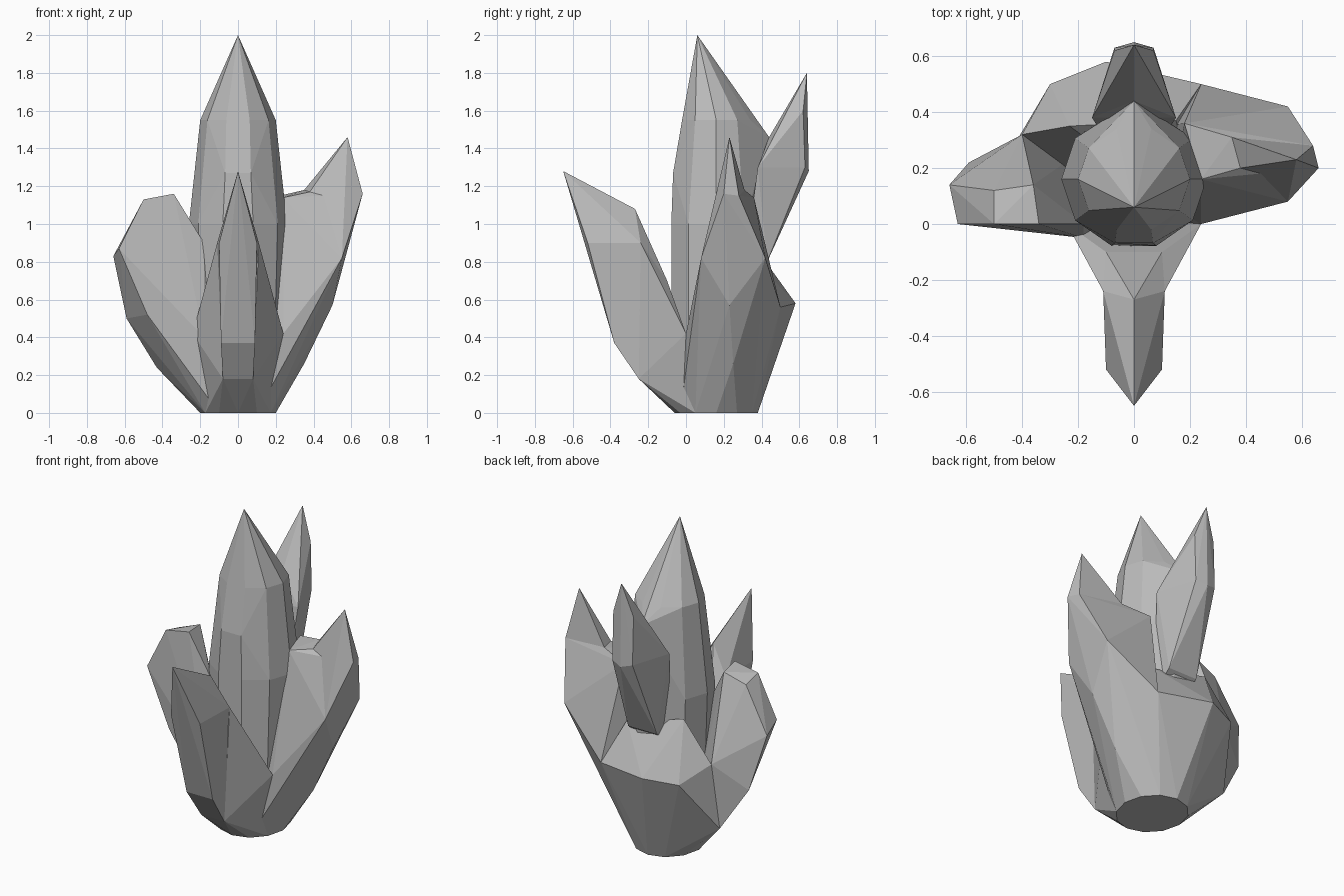
import bpy
import bmesh
from math import cos, sin, tau, radians

default_cube = bpy.data.objects.get("Cube")
if default_cube:
    bpy.data.objects.remove(default_cube, do_unlink=True)

# One plain stone colour for the whole cluster
stone = bpy.data.materials.new("grey_crystal")
stone.use_nodes = True
stone_colour = (0.5, 0.5, 0.5, 1)
stone.diffuse_color = stone_colour
for node in stone.node_tree.nodes:
    if node.type == 'BSDF_PRINCIPLED':
        node.inputs["Base Color"].default_value = stone_colour
        node.inputs["Roughness"].default_value = 0.8

# Distance of the column's axis behind the centre of the cluster
axis_y = 0.16


def mirrored(points):
    """Return the points together with their mirror images across x."""
    return list(points) + [(-x, y, z) for x, y, z in points if x > 0]


def oval(half_width, half_depth, height, sides=10):
    """Level ring of corners around the axis of the column."""
    angles = [tau * step / sides for step in range(sides)]
    return [(half_width * cos(angle), axis_y + half_depth * sin(angle), height)
            for angle in angles]


def shard(name, points):
    """Build a faceted crystal as the convex solid around its corner points."""
    mesh = bpy.data.meshes.new(name)
    bm = bmesh.new()
    for point in points:
        bm.verts.new(point)
    bmesh.ops.convex_hull(bm, input=bm.verts[:])
    loose = [vert for vert in bm.verts if not vert.link_faces]
    bmesh.ops.delete(bm, geom=loose, context='VERTS')
    bmesh.ops.dissolve_limit(bm, angle_limit=radians(3),
                             verts=bm.verts[:], edges=bm.edges[:])
    bmesh.ops.recalc_face_normals(bm, faces=bm.faces[:])
    bm.to_mesh(mesh)
    bm.free()
    mesh.materials.append(stone)
    obj = bpy.data.objects.new(name, mesh)
    bpy.context.collection.objects.link(obj)
    return obj


# Corners that neighbouring crystals share
foot = oval(0.2, 0.22, 0, sides=12)
left_foot = [corner for corner in foot if corner[0] > 0.1]
right_foot = [corner for corner in foot if corner[0] < -0.1]
front_foot = [corner for corner in foot if corner[1] < axis_y]
back_ridge = (0, 0.44, 1.46)
back_shoulder = (0.15, 0.38, 1.3)
heel_side = (0.18, -0.08, 0.4)
heel_corner = (0.24, 0, 0.42)
heel_chin = (0.08, -0.25, 0.18)
blade_neck = (0.11, -0.24, 0.9)
lip_left = (0.24, 0.5, 0.56)
lip_right = (-0.3, 0.5, 0.56)
left_belly = (0.35, 0.25, 0.26)
right_belly = (-0.43, 0.28, 0.24)
right_crevice = (-0.4, 0.32, 0.65)
left_front = (0.55, 0.08, 0.82)
left_edge_front = (0.66, 0.2, 1.16)
left_edge_back = (0.64, 0.28, 1.15)
left_saddle_front = (0.38, 0.2, 1.17)
left_saddle_back = (0.35, 0.31, 1.18)

# Tall central column: pointed cap leaning forward, then the tapering shaft
column = [(0, 0.06, 2), back_ridge]
column += oval(0.2, 0.19, 1.55)
column += oval(0.22, 0.24, 1.27)
column += oval(0.26, 0.25, 1)
column += oval(0.24, 0.25, 0.4)
shard("central_column", column)

# Front crystal leaning outward, and the flared heel it grows from
shard("front_crystal", mirrored([
    (0, -0.65, 1.28), (0, -0.27, 1.08), (0.1, -0.52, 0.9), blade_neck,
    (0.09, -0.38, 0.37), heel_chin, (0.1, -0.1, 0.7),
]))
shard("front_heel", front_foot + mirrored([
    blade_neck, heel_chin, heel_side, heel_corner, (0.1, -0.1, 0.7),
]))

# Back crystal rising behind the column
shard("back_crystal", mirrored([
    (0, 0.64, 1.8), (0, 0.65, 1.28), back_ridge, back_shoulder,
    (0.07, 0.62, 1.6), (0.07, 0.63, 1.3), (0.1, 0.43, 0.8), (0.1, 0.3, 0.7),
]))

# Root that joins all crystals, with a raised lip at the back
shard("root", foot + [
    heel_corner, lip_left, lip_right, left_belly, right_belly, right_crevice,
    (-0.1, 0.58, 0.58), (-0.23, 0.35, 0.9), (0.15, 0.37, 0.8),
])

# Left wing: broad body and its pointed tip
shard("left_wing", left_foot + [
    heel_corner, left_belly, lip_left, left_front, left_edge_front,
    left_edge_back, left_saddle_front, left_saddle_back,
    (0.5, 0.23, 0.57), (0.4, 0.1, 0.6), (0.55, 0.42, 0.82),
    (0.24, 0.16, 1.14), (0.18, 0.36, 1.14),
])
shard("left_wing_tip", [
    left_front, left_edge_front, left_edge_back, left_saddle_front,
    left_saddle_back, (0.58, 0.23, 1.46), (0.5, 0.3, 1),
])

# Right wing: blunt slab with an upright front and a sloping inner side
shard("right_wing", right_foot + [
    right_belly, right_crevice, (-0.33, 0, 0.33), (-0.18, -0.05, 0.4),
    (-0.59, 0.22, 0.5), (-0.48, 0, 0.52), (-0.66, 0.14, 0.83),
    (-0.63, 0, 0.87), (-0.5, 0, 1.13), (-0.34, 0, 1.16),
    (-0.36, 0.14, 1.15), (-0.5, 0.12, 1.1), (-0.18, 0, 0.9),
])
